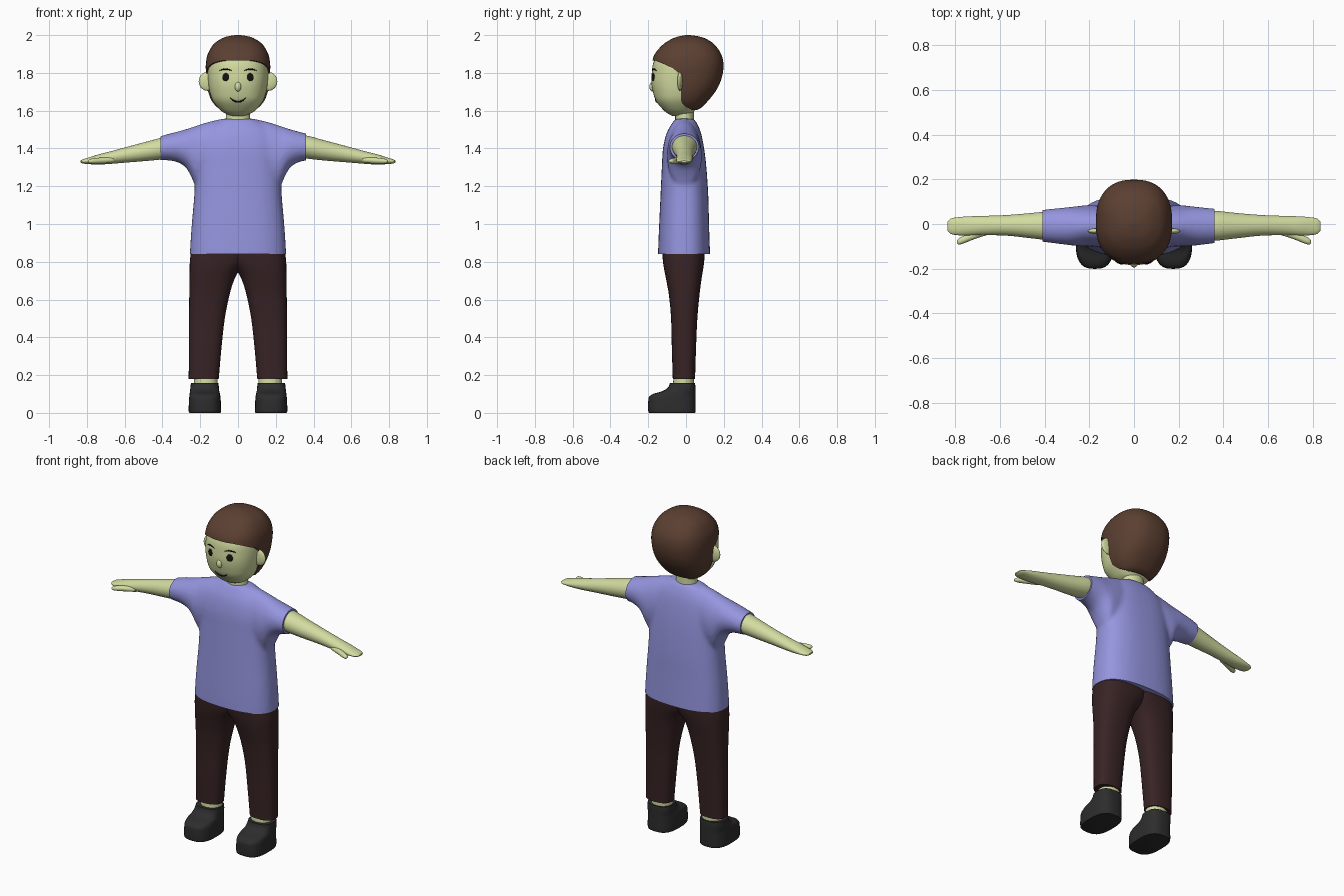
import bpy, bmesh, math
from mathutils import Vector
from mathutils.bvhtree import BVHTree

if "Cube" in bpy.data.objects:
    bpy.data.objects.remove(bpy.data.objects["Cube"], do_unlink=True)


def material(name, r, g, b):
    m = bpy.data.materials.new(name)
    m.use_nodes = True
    m.diffuse_color = (r, g, b, 1)
    bsdf = m.node_tree.nodes["Principled BSDF"]
    bsdf.inputs["Base Color"].default_value = (r, g, b, 1)
    bsdf.inputs["Roughness"].default_value = 0.8
    return m


SKIN = material("pale green skin", 0.65, 0.71, 0.35)
SHIRT = material("lavender cloth", 0.30, 0.30, 0.74)
PANTS = material("dark maroon cloth", 0.04, 0.017, 0.018)
HAIR = material("brown hair", 0.105, 0.05, 0.031)
SHOE = material("charcoal leather", 0.026, 0.026, 0.026)
INK = material("black ink", 0.008, 0.006, 0.006)
parts = []


def add_object(name, bm, mat):
    bmesh.ops.recalc_face_normals(bm, faces=bm.faces)
    me = bpy.data.meshes.new(name)
    bm.to_mesh(me)
    bm.free()
    me.materials.append(mat)
    ob = bpy.data.objects.new(name, me)
    bpy.context.collection.objects.link(ob)
    parts.append(ob)
    return ob


def activate(*obs):
    bpy.ops.object.select_all(action="DESELECT")
    for ob in obs:
        ob.select_set(True)
    bpy.context.view_layer.objects.active = obs[0]


def refine(rings, steps=4):
    """Catmull-Rom interpolation between cross-sections."""
    out = []
    last = len(rings) - 1
    for i in range(last):
        p = [rings[max(0, min(last, i + k))] for k in (-1, 0, 1, 2)]
        for s in range(steps):
            t = s / steps
            out.append([0.5 * (2 * b + (c - a) * t + (2 * a - 5 * b + 4 * c - d) * t * t
                               + (3 * b - a - 3 * c + d) * t ** 3) for a, b, c, d in zip(*p)])
    return out + [list(rings[-1])]


def loft(name, rings, mat, axis="z", n=2.0, side=1, segs=40):
    """Rings are (position, low, high, y front, y back); low/high run on x or z."""
    bm = bmesh.new()
    loops = []
    for t, u0, u1, y0, y1 in refine(rings):
        loop = []
        for k in range(segs):
            a = math.tau * k / segs
            c, s = math.cos(a), math.sin(a)
            u = (u0 + u1) / 2 + (u1 - u0) / 2 * math.copysign(abs(c) ** (2 / n), c)
            y = (y0 + y1) / 2 + (y1 - y0) / 2 * math.copysign(abs(s) ** (2 / n), s)
            x, z = (u, t) if axis == "z" else (t, u)
            loop.append(bm.verts.new((side * x, y, z)))
        loops.append(loop)
    for a, b in zip(loops, loops[1:]):
        for k in range(segs):
            j = (k + 1) % segs
            bm.faces.new((a[k], a[j], b[j], b[k]))
    bm.faces.new(loops[0])
    bm.faces.new(loops[-1])
    return add_object(name, bm, mat)


def centred(rings):
    return [(z, -w, w, y0, y1) for z, w, y0, y1 in rings]


def ball(name, loc, radii, mat, rot=None):
    bm = bmesh.new()
    bmesh.ops.create_uvsphere(bm, u_segments=24, v_segments=16, radius=1)
    bmesh.ops.scale(bm, vec=radii, verts=bm.verts)
    ob = add_object(name, bm, mat)
    ob.location = loc
    if rot:
        ob.rotation_euler = rot.to_euler()
    return ob


# Shirt: torso and sleeves fused, then trimmed at the hems
shirt = loft("shirt", centred([
    (0.78, .257, -.149, .129), (0.88, .253, -.147, .126), (1.0, .245, -.142, .122),
    (1.15, .232, -.135, .118), (1.3, .225, -.128, .108), (1.4, .22, -.122, .096),
    (1.48, .19, -.103, .08), (1.53, .14, -.076, .06), (1.558, .085, -.055, .042)]), SHIRT, n=2.5)
half = [(.08, 1.2, 1.556, -.09, .075), (.16, 1.2, 1.54, -.1, .082), (.22, 1.2, 1.521, -.1, .084),
        (.25, 1.255, 1.511, -.099, .08), (.28, 1.303, 1.501, -.096, .077),
        (.33, 1.33, 1.487, -.09, .072), (.38, 1.337, 1.474, -.084, .067), (.45, 1.34, 1.453, -.075, .058)]
sleeves = loft("sleeves", [(-r[0],) + r[1:] for r in reversed(half)] + half, SHIRT, axis="x")
parts.remove(sleeves)
activate(shirt, sleeves)
bpy.ops.object.join()
mod = shirt.modifiers.new("fuse", "REMESH")
mod.mode = "VOXEL"
mod.voxel_size = 0.011
mod = shirt.modifiers.new("relax", "SMOOTH")
mod.factor, mod.iterations = 0.5, 8
for m in ("fuse", "relax"):
    bpy.ops.object.modifier_apply(modifier=m)
bm = bmesh.new()
bm.from_mesh(shirt.data)
for co, no in (((0, 0, .84), (0, 0, -1)), ((-.41, 0, 0), (-1, 0, 0)), ((.36, 0, 0), (1, 0, 0))):
    bmesh.ops.bisect_plane(bm, geom=bm.verts[:] + bm.edges[:] + bm.faces[:],
                           plane_co=co, plane_no=no, clear_outer=True)
    bmesh.ops.holes_fill(bm, edges=[e for e in bm.edges if e.is_boundary], sides=0)
bm.to_mesh(shirt.data)
bm.free()

# Neck
loft("neck", centred([(1.5, .068, -.058, .042), (1.57, .064, -.057, .042), (1.64, .064, -.057, .042)]), SKIN)

# Limbs, mirrored
for side, word in ((1, "left"), (-1, "right")):
    loft(word + "_arm", [
        (.28, 1.36, 1.468, -.065, .055), (.36, 1.347, 1.468, -.074, .059), (.45, 1.337, 1.445, -.065, .05),
        (.57, 1.327, 1.413, -.052, .04), (.68, 1.318, 1.383, -.05, .036), (.74, 1.315, 1.368, -.052, .034),
        (.79, 1.317, 1.352, -.05, .03), (.82, 1.32, 1.343, -.044, .024), (.834, 1.326, 1.335, -.03, .01)],
        SKIN, axis="x", side=side)
    loft(word + "_thumb", [
        (.66, 1.325, 1.355, -.05, -.015), (.72, 1.32, 1.352, -.07, -.035), (.76, 1.319, 1.348, -.086, -.052),
        (.784, 1.321, 1.343, -.092, -.064), (.793, 1.328, 1.335, -.085, -.075)],
        SKIN, axis="x", side=side, segs=20)
    loft(word + "_trouser_leg", [
        (.18, .102, .261, -.07, .048), (.34, .088, .26, -.075, .053), (.5, .07, .259, -.079, .06),
        (.62, .046, .258, -.09, .071), (.7, .022, .257, -.104, .081), (.75, -.005, .256, -.114, .089),
        (.8, -.05, .255, -.122, .096), (.86, -.08, .248, -.127, .1)], PANTS, n=2.5, side=side)
    loft(word + "_ankle", [(.12, .108, .232, -.07, .042), (.2, .108, .232, -.066, .042)], SKIN, side=side)
    loft(word + "_shoe", [
        (0, .093, .257, -.195, .047), (.01, .09, .261, -.2, .05), (.06, .091, .26, -.2, .05),
        (.085, .093, .258, -.195, .05), (.102, .096, .256, -.17, .05), (.115, .099, .254, -.125, .05),
        (.135, .101, .252, -.095, .05), (.158, .104, .249, -.085, .048)], SHOE, n=2.8, side=side)

# Head
head = loft("head", centred([
    (1.572, .03, -.07, .02), (1.58, .055, -.088, .03), (1.6, .09, -.116, .045), (1.65, .132, -.158, .09),
    (1.7, .15, -.175, .13), (1.75, .158, -.183, .155), (1.8, .162, -.181, .172), (1.85, .16, -.174, .178),
    (1.9, .146, -.15, .16), (1.95, .11, -.1, .12), (1.98, .06, -.045, .07)]), SKIN, n=2.4, segs=56)

# Hair: full cap with the face opening cut away
hair = loft("hair", centred([
    (1.603, .09, -.05, .055), (1.615, .107, -.08, .08), (1.65, .138, -.14, .115), (1.7, .158, -.175, .155),
    (1.75, .167, -.187, .181), (1.8, .17, -.187, .195), (1.85, .17, -.181, .198), (1.9, .16, -.165, .186),
    (1.95, .131, -.122, .151), (1.98, .09, -.075, .107), (1.993, .056, -.038, .068), (2.0, .012, -.002, .02)]),
    HAIR, n=2.4, segs=56)
bm = bmesh.new()
opening = [(-.4, 1.866), (-.165, 1.866), (-.12, 1.848), (-.07, 1.825), (-.04, 1.8), (-.028, 1.765),
           (-.025, 1.645), (-.005, 1.622), (.03, 1.606), (.05, 1.5), (-.4, 1.5)]
face = bm.faces.new([bm.verts.new((-.4, y, z)) for y, z in opening])
extruded = bmesh.ops.extrude_face_region(bm, geom=[face])["geom"]
bmesh.ops.translate(bm, vec=(.8, 0, 0), verts=[v for v in extruded if isinstance(v, bmesh.types.BMVert)])
cutter = add_object("face_opening", bm, HAIR)
parts.remove(cutter)
cutter.hide_render = True
mod = hair.modifiers.new("opening", "BOOLEAN")
mod.operation, mod.solver, mod.object = "DIFFERENCE", "EXACT", cutter
activate(hair)
bpy.ops.object.modifier_apply(modifier="opening")
bpy.data.objects.remove(cutter, do_unlink=True)

# Facial features placed on the face surface
tree = BVHTree.FromObject(head, bpy.context.evaluated_depsgraph_get())


def on_face(x, z):
    hit = tree.ray_cast(Vector((x, -1, z)), Vector((0, 1, 0)))
    return hit[0], hit[1]


def stroke(name, points, thickness):
    cu = bpy.data.curves.new(name, "CURVE")
    cu.dimensions = "3D"
    cu.bevel_depth = thickness
    cu.use_fill_caps = True
    sp = cu.splines.new("POLY")
    sp.points.add(len(points) - 1)
    for i, (x, z) in enumerate(points):
        sp.points[i].co = (*on_face(x, z)[0], 1)
        sp.points[i].radius = 1 - 0.6 * abs(2 * i / (len(points) - 1) - 1) ** 2
    cu.materials.append(INK)
    ob = bpy.data.objects.new(name, cu)
    bpy.context.collection.objects.link(ob)
    activate(ob)
    bpy.ops.object.convert(target="MESH")
    parts.append(bpy.context.view_layer.objects.active)


ball("nose", (0, -.178, 1.727), (.017, .016, .025), SKIN)
span = [i / 5 - 1 for i in range(11)]
stroke("mouth", [(.042 * t, 1.647 + .021 * t * t) for t in span], .0048)
for side, word in ((1, "left"), (-1, "right")):
    spot, normal = on_face(side * .065, 1.778)
    ball(word + "_eye", spot, (.019, .021, .0045), INK, normal.to_track_quat("Z", "Y"))
    stroke(word + "_eyebrow", [(side * (.066 + .031 * t), 1.82 - .008 * t * t) for t in span], .004)
    ball(word + "_ear", (side * .16, -.032, 1.755), (.048, .014, .05), SKIN)

activate(*parts)
bpy.ops.object.shade_smooth_by_angle(angle=math.radians(40))
